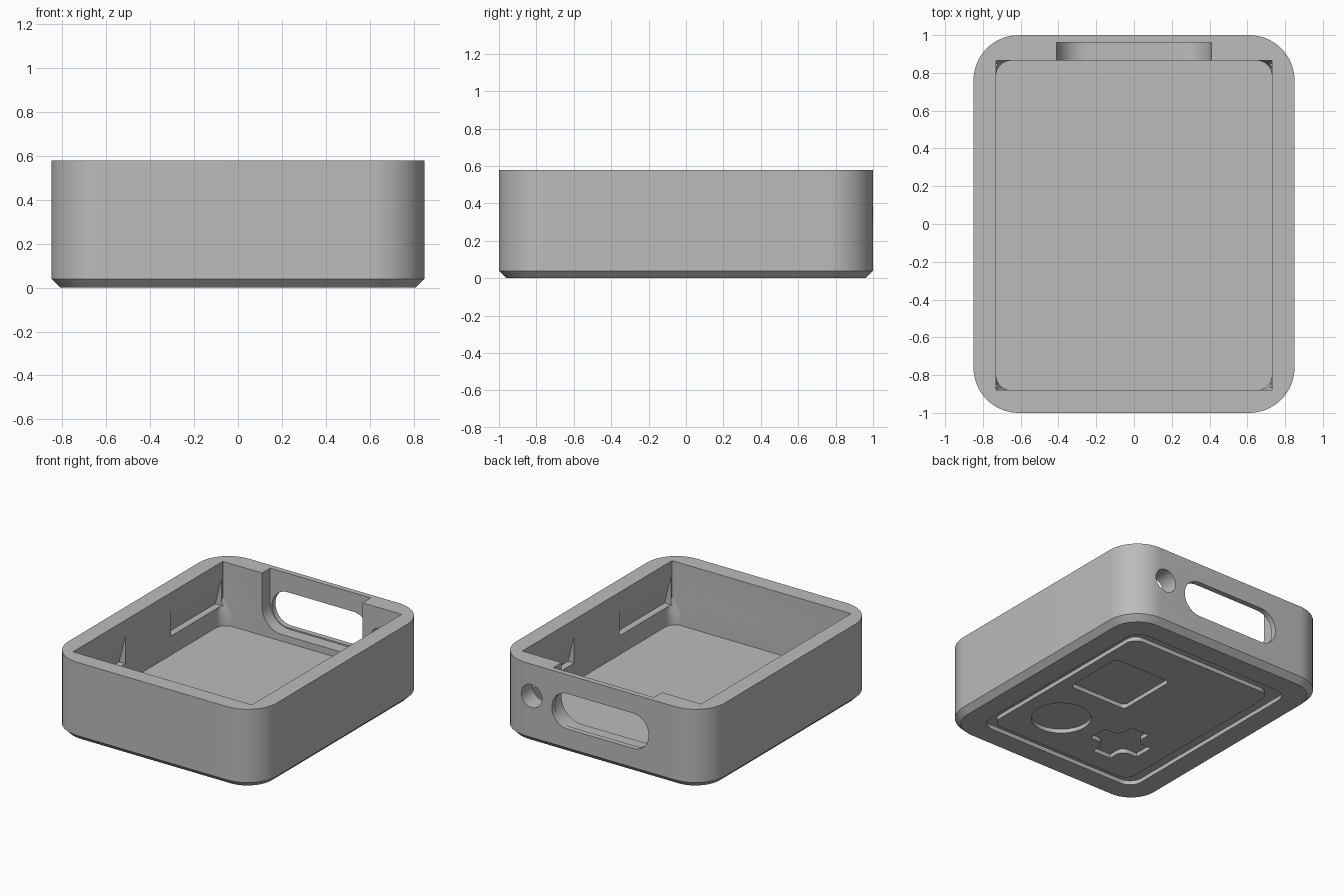
import bpy, bmesh, math
from mathutils import Vector

cube = bpy.data.objects.get("Cube")
if cube:
    bpy.data.objects.remove(cube, do_unlink=True)

grey = bpy.data.materials.new("plain_grey")
grey.use_nodes = True
colour = (0.5, 0.5, 0.5, 1)
grey.diffuse_color = colour
grey.node_tree.nodes["Principled BSDF"].inputs["Base Color"].default_value = colour


def arc(cx, cy, r, start, sweep, n=10):
    angles = [math.radians(start + sweep * i / n) for i in range(n + 1)]
    return [(cx + r * math.cos(a), cy + r * math.sin(a)) for a in angles]


def round_rect(x0, x1, y0, y1, r, n=10):
    corners = [(x1 - r, y1 - r), (x0 + r, y1 - r), (x0 + r, y0 + r), (x1 - r, y0 + r)]
    return [p for i, (x, y) in enumerate(corners) for p in arc(x, y, r, 90 * i, 90, n)]


def loft(name, rings):
    """Solid through equal-length rings of 3D points, capped at both ends."""
    bm = bmesh.new()
    loops = [[bm.verts.new(p) for p in ring] for ring in rings]
    for a, b in zip(loops, loops[1:]):
        for i in range(len(a)):
            j = (i + 1) % len(a)
            bm.faces.new((a[i], a[j], b[j], b[i]))
    bm.faces.new(loops[0])
    bm.faces.new(loops[-1])
    bmesh.ops.recalc_face_normals(bm, faces=bm.faces)
    mesh = bpy.data.meshes.new(name)
    bm.to_mesh(mesh)
    bm.free()
    mesh.materials.append(grey)
    obj = bpy.data.objects.new(name, mesh)
    bpy.context.collection.objects.link(obj)
    return obj


def at_z(pts, z):
    return [Vector((x, y, z)) for x, y in pts]


def prism_z(name, pts, z0, z1):
    return loft(name, [at_z(pts, z0), at_z(pts, z1)])


def prism_y(name, pts, y0, y1):
    return loft(name, [[Vector((x, y, z)) for x, z in pts] for y in (y0, y1)])


def cut(target, cutter):
    mod = target.modifiers.new("cut", 'BOOLEAN')
    mod.operation = 'DIFFERENCE'
    mod.solver = 'EXACT'
    mod.object = cutter
    bpy.context.view_layer.objects.active = target
    bpy.ops.object.modifier_apply(modifier=mod.name)
    bpy.data.objects.remove(cutter, do_unlink=True)


# Outer shell with a chamfered bottom edge
W, L, H, C = 0.85, 1.0, 0.58, 0.04
outline = round_rect(-W, W, -L, L, 0.24, 16)
foot = round_rect(C - W, W - C, C - L, L - C, 0.20, 16)
case = loft("case", [at_z(foot, 0), at_z(outline, C), at_z(outline, H)])

# Main cavity: rounded corners low down, flaring to square corners
inside = (-0.73, 0.73, -0.88, 0.865)
low, high = round_rect(*inside, 0.08), round_rect(*inside, 0.002)
cut(case, loft("cavity", [at_z(low, 0.12), at_z(low, 0.22), at_z(high, 0.31), at_z(high, 0.8)]))

# Wedge-shaped catches sunk into the side walls
for side in (-1, 1):
    for y0, y1 in ((0.26, 0.85), (-0.865, -0.27)):
        wedge = [(side * x, z) for x, z in ((0.70, 0.26), (0.78, 0.26), (0.73, 0.46), (0.70, 0.46))]
        cut(case, prism_y("catch", wedge, y0, y1))

# Pocket in the back wall, with the slot and round hole through it
pocket = [(0.41, 0.8), (-0.41, 0.8)] + arc(-0.25, 0.33, 0.16, 180, 90) + arc(0.25, 0.33, 0.16, 270, 90)
cut(case, prism_y("pocket", pocket, 0.8, 0.96))
cut(case, prism_y("slot", round_rect(-0.395, 0.395, 0.18, 0.44, 0.128), 0.85, 1.1))
cut(case, prism_y("hole", arc(0.56, 0.345, 0.085, 0, 350, 35), 0.8, 1.1))

# Shallow groove around the underside
D = 0.03
groove = prism_z("groove", round_rect(-0.66, 0.66, -0.81, 0.81, 0.1), -0.05, D)
cut(groove, prism_z("island", round_rect(-0.57, 0.61, -0.75, 0.73, 0.08), -0.1, 0.1))
cut(case, groove)

# Square, round and plus-shaped recesses on the underside
cut(case, prism_z("square_recess", round_rect(0.055, 0.525, -0.035, 0.435, 0.03), -0.05, D))
cut(case, prism_z("round_recess", arc(0.30, -0.40, 0.2, 0, 351, 39), -0.05, D))
plus = []
for k in range(4):
    arm = [(0.2, -0.075), (0.2, 0.075)] + arc(0.135, 0.135, 0.06, 270, -90, 6)
    t = math.radians(90 * k)
    plus += [(x * math.cos(t) - y * math.sin(t) - 0.22, x * math.sin(t) + y * math.cos(t) - 0.40)
             for x, y in arm]
cut(case, prism_z("plus_recess", plus, -0.05, D))

# Smooth rounded walls, crisp edges
for o in bpy.context.selected_objects:
    o.select_set(False)
case.select_set(True)
bpy.context.view_layer.objects.active = case
bpy.ops.object.shade_smooth_by_angle(angle=math.radians(30))
